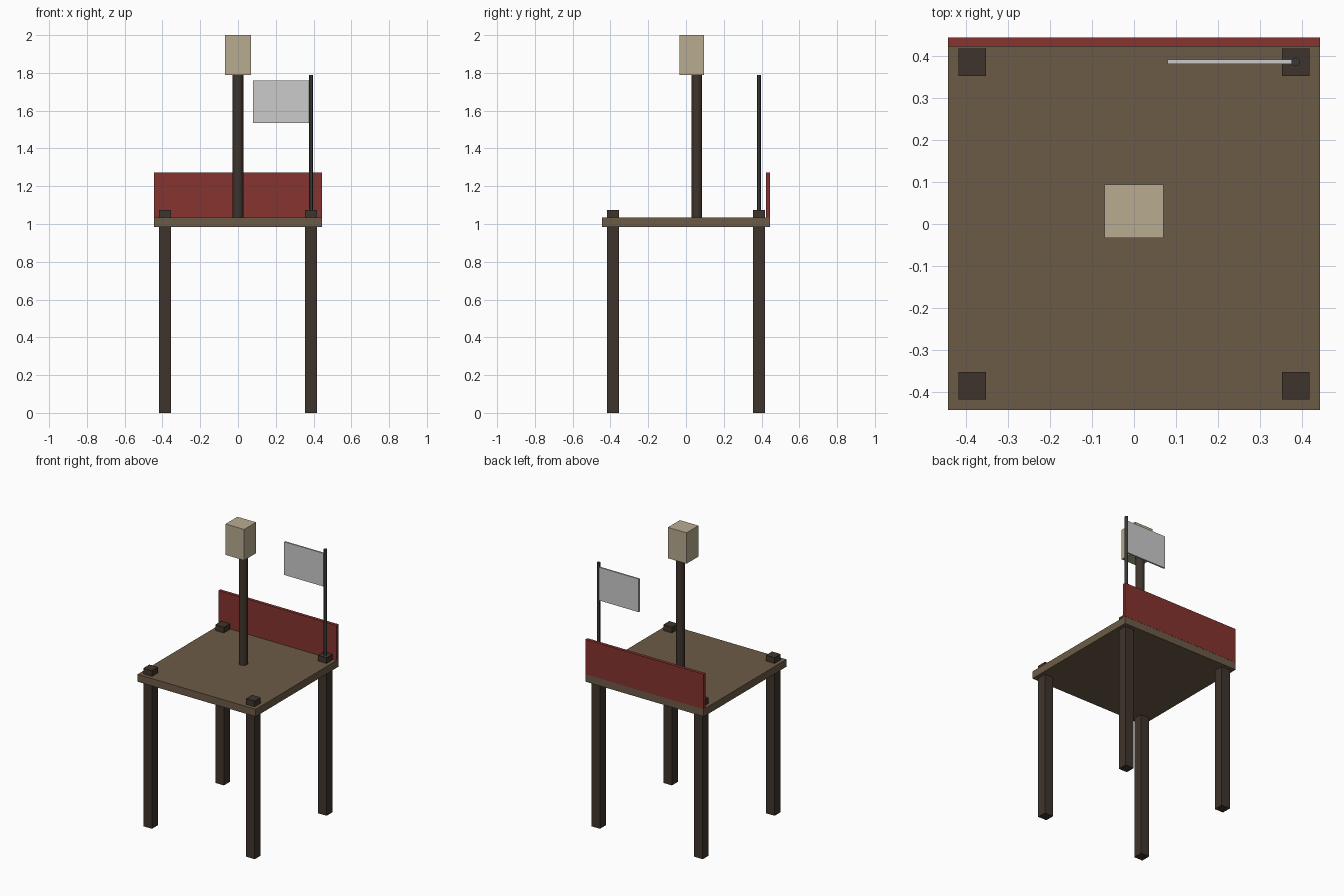
import bpy

if "Cube" in bpy.data.objects:
    bpy.data.objects.remove(bpy.data.objects["Cube"])


def material(name, rgb):
    m = bpy.data.materials.new(name)
    m.diffuse_color = (*rgb, 1)
    m.use_nodes = True
    m.node_tree.nodes["Principled BSDF"].inputs["Base Color"].default_value = m.diffuse_color
    return m


wood = material("wood", (0.15, 0.105, 0.062, 1)[:3])
dark_wood = material("dark_wood", (0.05, 0.034, 0.025))
red = material("red", (0.24, 0.034, 0.028))
cream = material("cream", (0.48, 0.41, 0.28))
iron = material("iron", (0.04, 0.04, 0.038))


def finish(name, mat):
    ob = bpy.context.object
    ob.name = name
    if mat:
        ob.data.materials.append(mat)
    return ob


def box(name, x, y, z, mat=None):
    """Box from (min, max) ranges."""
    spans = (x, y, z)
    bpy.ops.mesh.primitive_cube_add(size=1, location=[(a + b) / 2 for a, b in spans])
    bpy.context.object.scale = [b - a for a, b in spans]
    bpy.ops.object.transform_apply(location=False, rotation=False, scale=True)
    return finish(name, mat)


def rod(name, x, y, z, radius, sides, mat):
    bpy.ops.mesh.primitive_cylinder_add(vertices=sides, radius=radius, depth=z[1] - z[0],
                                        location=(x, y, sum(z) / 2))
    bpy.ops.object.shade_smooth_by_angle()
    return finish(name, mat)


# Platform and back board
box("platform", (-0.444, 0.444), (-0.444, 0.444), (0.985, 1.035), wood)
box("back_board", (-0.444, 0.444), (0.424, 0.445), (1.035, 1.273), red)

# Legs poking through the platform corners
for side, sx in (("left", -1), ("right", 1)):
    for end, sy in (("front", -1), ("back", 1)):
        cx, cy, h = 0.386 * sx, 0.386 * sy, 0.0325
        box(f"{end}_{side}_leg", (cx - h, cx + h), (cy - h, cy + h), (0, 1.074), dark_wood)

# Centre post with its head block
rod("centre_post", 0, 0.058, (1.035, 1.79), 0.028, 16, dark_wood)
box("head_block", (-0.07, 0.07), (-0.034, 0.094), (1.79, 2.0), cream)

# Flag on the back right leg
rod("flag_pole", 0.386, 0.387, (1.074, 1.79), 0.0105, 12, iron)
box("flag", (0.08, 0.386), (0.382, 0.393), (1.535, 1.76))
